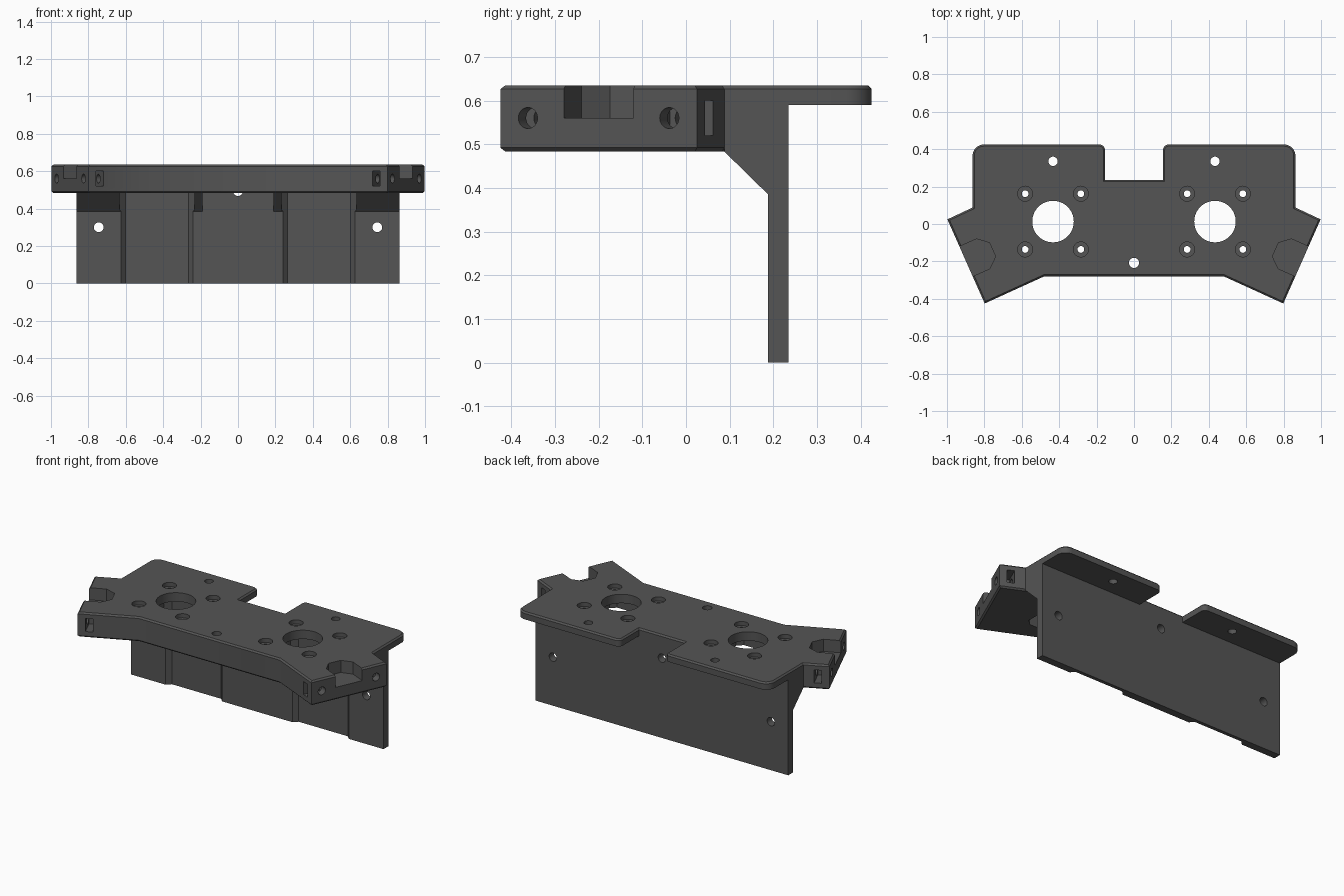
import bpy, bmesh, math
from mathutils import Vector

if "Cube" in bpy.data.objects:
    bpy.data.objects.remove(bpy.data.objects["Cube"])

Z_TOP, Z_BLOCK, Z_PLATE = 0.635, 0.483, 0.59


def finish(name, bm):
    bmesh.ops.recalc_face_normals(bm, faces=bm.faces)
    me = bpy.data.meshes.new(name)
    bm.to_mesh(me)
    bm.free()
    ob = bpy.data.objects.new(name, me)
    bpy.context.collection.objects.link(ob)
    return ob


def prism(name, pts, z0, z1, bevel_top=0, bevel_bottom=0):
    """Plan outline extruded upward, with optional chamfered rims."""
    bm = bmesh.new()
    face = bm.faces.new([bm.verts.new((x, y, z0)) for x, y in pts])
    ext = bmesh.ops.extrude_face_region(bm, geom=[face])
    for v in ext["geom"]:
        if isinstance(v, bmesh.types.BMVert):
            v.co.z = z1
    bmesh.ops.recalc_face_normals(bm, faces=bm.faces)
    for z, width in ((z1, bevel_top), (z0, bevel_bottom)):
        if width:
            rim = [e for e in bm.edges if all(abs(v.co.z - z) < 1e-5 for v in e.verts)]
            bmesh.ops.bevel(bm, geom=rim, offset=width, segments=1, affect='EDGES')
    return finish(name, bm)


def side_prism(name, profile, x0, x1):
    """Profile in (y, z) extruded along x."""
    bm = bmesh.new()
    face = bm.faces.new([bm.verts.new((x0, y, z)) for y, z in profile])
    ext = bmesh.ops.extrude_face_region(bm, geom=[face])
    for v in ext["geom"]:
        if isinstance(v, bmesh.types.BMVert):
            v.co.x = x1
    return finish(name, bm)


def rod(a, b, r, n=32):
    """Cylinder between two points."""
    a, b = Vector(a), Vector(b)
    bm = bmesh.new()
    bmesh.ops.create_cone(bm, cap_ends=True, segments=n, radius1=r, radius2=r,
                          depth=(b - a).length)
    bm.transform((b - a).to_track_quat('Z', 'Y').to_matrix().to_4x4())
    bmesh.ops.translate(bm, verts=bm.verts, vec=(a + b) / 2)
    return finish("cutter", bm)


def combine(target, other, op):
    other.hide_render = True
    mod = target.modifiers.new("bool", 'BOOLEAN')
    mod.operation, mod.object, mod.solver = op, other, 'EXACT'
    bpy.context.view_layer.objects.active = target
    bpy.ops.object.modifier_apply(modifier=mod.name)
    bpy.data.objects.remove(other)


def wing(s, u, v):
    """Wing end frame: u points out of the end face, v runs along it."""
    return (s * (0.898 + 0.914 * u + 0.406 * v), -0.2 - 0.406 * u + 0.914 * v)


def wing_prism(s, pts, z0, z1):
    return prism("cutter", [wing(s, u, v) for u, v in pts], z0, z1)


def arc(cx, cy, r, a0, a1, n=8):
    return [(cx + r * math.cos(math.radians(a0 + (a1 - a0) * i / n)),
             cy + r * math.sin(math.radians(a0 + (a1 - a0) * i / n))) for i in range(n + 1)]


# Thick block with angled wings
half = [(0.48, -0.28), wing(1, 0, -0.246), wing(1, 0, 0.246), (0.863, 0.088), (0.863, 0.235)]
outline = half + [(-x, y) for x, y in reversed(half)]
bracket = prism("mounting_bracket", outline, Z_BLOCK, Z_TOP, 0.009, 0.009)

# Rear tabs with rounded corners
half = [(0.863, 0.05)] + arc(0.803, 0.365, 0.06, 0, 90) + arc(0.185, 0.395, 0.03, 90, 180) + [(0.155, 0.235)]
outline = half + [(-x, y) for x, y in reversed(half)]
combine(bracket, prism("tabs", outline, Z_PLATE, Z_TOP, 0.009), 'UNION')

# Back wall and sloped gussets
wall = [(-0.863, 0.188), (0.863, 0.188), (0.863, 0.235), (-0.863, 0.235)]
combine(bracket, prism("wall", wall, 0, 0.61), 'UNION')
gusset = [(0.088, Z_BLOCK), (0.188, 0.385), (0.235, 0.385), (0.235, 0.5), (0.088, 0.5)]
for s in (-1, 1):
    combine(bracket, side_prism("gusset", gusset, s * 0.19, s * 0.863), 'UNION')

cutters = []
for s in (-1, 1):
    cx, cy = s * 0.433, 0.013
    # Motor pocket below the plate, also relieving the wall
    h, c = 0.2, 0.168
    square = [(h, -c), (h, c), (c, h), (-c, h), (-h, c), (-h, -c), (-c, -h), (c, -h)]
    cutters.append(prism("cutter", [(cx + x, cy + y) for x, y in square], -0.1, Z_PLATE - 0.01))
    # Shaft opening and counterbored screw holes
    cutters.append(rod((cx, cy, 0.5), (cx, cy, 0.7), 0.111, 64))
    for i in (-1, 1):
        for j in (-1, 1):
            x, y = cx + 0.149 * i, cy + 0.149 * j
            cutters.append(rod((x, y, 0.5), (x, y, 0.7), 0.018))
            cutters.append(rod((x, y, 0.61), (x, y, 0.7), 0.04))
    # Tab and wall holes
    cutters.append(rod((cx, 0.335, 0.5), (cx, 0.335, 0.7), 0.025))
    cutters.append(rod((s * 0.745, 0.1, 0.3), (s * 0.745, 0.3, 0.3), 0.026))
    # Notch in the wing end
    cutters.append(wing_prism(s, [(0.05, -0.087), (0.05, 0.087), (-0.1, 0.087),
                                  (-0.155, 0.04), (-0.155, -0.04), (-0.1, -0.087)], 0.56, 0.7))
    # End screw holes and nut slots
    for t in (-1, 1):
        a, b = wing(s, 0.05, t * 0.177), wing(s, -0.13, t * 0.177)
        cutters.append(rod((*a, 0.56), (*b, 0.56), 0.024))
        cutters.append(wing_prism(s, [(-0.087, t * 0.14), (-0.044, t * 0.14),
                                      (-0.044, t * 0.3), (-0.087, t * 0.3)], 0.52, 0.6))
# Central holes
cutters.append(rod((0, -0.208, 0.4), (0, -0.208, 0.7), 0.027))
cutters.append(rod((0, 0.14, 0.493), (0, 0.3, 0.493), 0.026))
for c in cutters:
    combine(bracket, c, 'DIFFERENCE')

# Dark grey finish
mat = bpy.data.materials.new("dark_grey")
mat.diffuse_color = (0.09, 0.09, 0.09, 1)
mat.use_nodes = True
mat.node_tree.nodes["Principled BSDF"].inputs["Base Color"].default_value = mat.diffuse_color
bracket.data.materials.clear()
bracket.data.materials.append(mat)
for p in bracket.data.polygons:
    p.material_index = 0
bpy.ops.object.select_all(action='DESELECT')
bracket.select_set(True)
bpy.context.view_layer.objects.active = bracket
bpy.ops.object.shade_smooth_by_angle(angle=math.radians(25))
